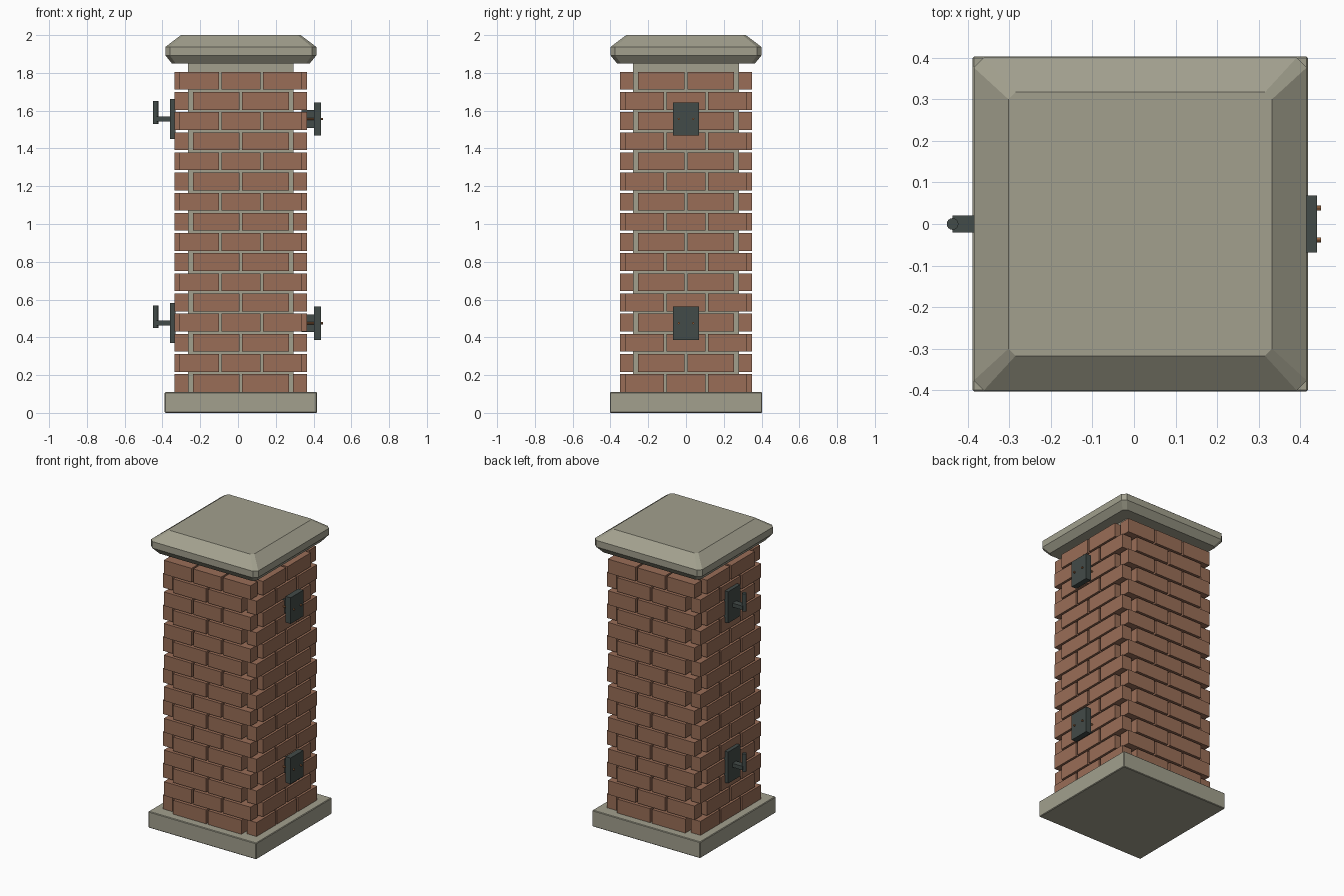
import bpy, bmesh
from mathutils import Matrix, Vector

if "Cube" in bpy.data.objects:
    bpy.data.objects.remove(bpy.data.objects["Cube"])

CX = 0.015  # pillar axis


def material(name, color):
    m = bpy.data.materials.new(name)
    m.diffuse_color = (*color, 1)
    m.use_nodes = True
    m.node_tree.nodes["Principled BSDF"].inputs["Base Color"].default_value = m.diffuse_color
    return m


STONE = material("stone", (0.36, 0.35, 0.27))
BRICK = material("brick", (0.32, 0.155, 0.095))
IRON = material("iron", (0.055, 0.07, 0.065))
COPPER = material("copper", (0.35, 0.15, 0.06))


def finish(name, bm, mat):
    bmesh.ops.recalc_face_normals(bm, faces=bm.faces[:])
    me = bpy.data.meshes.new(name)
    bm.to_mesh(me)
    bm.free()
    me.materials.append(mat)
    ob = bpy.data.objects.new(name, me)
    bpy.context.collection.objects.link(ob)
    return ob


def add_box(bm, lo, hi):
    lo, hi = Vector(lo), Vector(hi)
    mat = Matrix.Translation((lo + hi) / 2) @ Matrix.Diagonal((*(hi - lo), 1))
    bmesh.ops.create_cube(bm, size=1, matrix=mat)


def box(name, lo, hi, mat, bevel=0):
    bm = bmesh.new()
    add_box(bm, lo, hi)
    if bevel:
        bmesh.ops.bevel(bm, geom=bm.edges[:], offset=bevel, segments=1, affect='EDGES')
    return finish(name, bm, mat)


def rod(name, center, radius, length, axis, mat, sides=16):
    bm = bmesh.new()
    rot = Matrix.Rotation(1.5707963, 4, 'Y') if axis == 'X' else Matrix()
    bmesh.ops.create_cone(bm, cap_ends=True, segments=sides, radius1=radius, radius2=radius,
                          depth=length, matrix=Matrix.Translation(center) @ rot)
    ob = finish(name, bm, mat)
    bpy.ops.object.select_all(action='DESELECT')
    ob.select_set(True)
    bpy.context.view_layer.objects.active = ob
    bpy.ops.object.shade_smooth_by_angle()
    return ob


# Foot slab and mortar core
box("foot_slab", (CX - 0.403, -0.403, 0), (CX + 0.403, 0.403, 0.11), STONE, 0.004)
box("mortar_core", (CX - 0.28, -0.28, 0.1), (CX + 0.28, 0.28, 1.87), STONE)

# Brick courses: three long on one pair of faces, two on the other, alternating
ROWS, PITCH, HEIGHT = 16, 0.1067, 0.094
bm = bmesh.new()
for row in range(ROWS):
    z = 0.111 + row * PITCH
    for side in range(4):
        start = len(bm.verts)
        three = (row + side) % 2 == 1
        spans = [(k * 0.22, 0.207) for k in (-1, 0, 1)] if three else [(-0.131, 0.247), (0.131, 0.247)]
        for mid, length in spans:
            add_box(bm, (mid - length / 2, -0.35, z), (mid + length / 2, -0.277, z + HEIGHT))
        bm.verts.ensure_lookup_table()
        turn = Matrix.Translation((CX, 0, 0)) @ Matrix.Rotation(side * 1.5707963, 4, 'Z')
        bmesh.ops.transform(bm, matrix=turn, verts=bm.verts[start:])
finish("brick_courses", bm, BRICK)

# Cap: lofted square rings with clipped corners (half width, corner cut, z)
bm = bmesh.new()
rings = []
for h, c, z in [(0.365, 0.02, 1.85), (0.4, 0.024, 1.893), (0.4, 0.024, 1.937), (0.317, 0.017, 2.0)]:
    i = h - c
    pts = [(i, -h), (h, -i), (h, i), (i, h), (-i, h), (-h, i), (-h, -i), (-i, -h)]
    rings.append([bm.verts.new((CX + x, y, z)) for x, y in pts])
for a, b in zip(rings, rings[1:]):
    for k in range(8):
        n = (k + 1) % 8
        bm.faces.new((a[k], a[n], b[n], b[k]))
bm.faces.new(rings[0][::-1])
bm.faces.new(rings[-1])
finish("cap_stone", bm, STONE)

# Gate hardware at two heights
for label, z in (("lower", 0.475), ("upper", 1.556)):
    # Latch side: block, plate and two bolts
    box(label + "_latch_block", (0.335, -0.028, z - 0.047), (0.405, 0.028, z + 0.047), IRON)
    box(label + "_latch_plate", (0.402, -0.068, z - 0.088), (0.44, 0.068, z + 0.088), IRON)
    for y in (-0.038, 0.038):
        rod(label + "_latch_bolt", (0.4, y, z), 0.006, 0.1, 'X', COPPER, 12)
    # Hinge side: wall plate, arm and upright pin
    box(label + "_hinge_plate", (-0.36, -0.065, z - 0.106), (-0.33, 0.065, z + 0.106), IRON)
    box(label + "_hinge_arm", (-0.436, -0.021, z - 0.013), (-0.355, 0.021, z + 0.013), IRON)
    rod(label + "_hinge_pin", (-0.436, 0, z + 0.034), 0.014, 0.12, 'Z', IRON)
